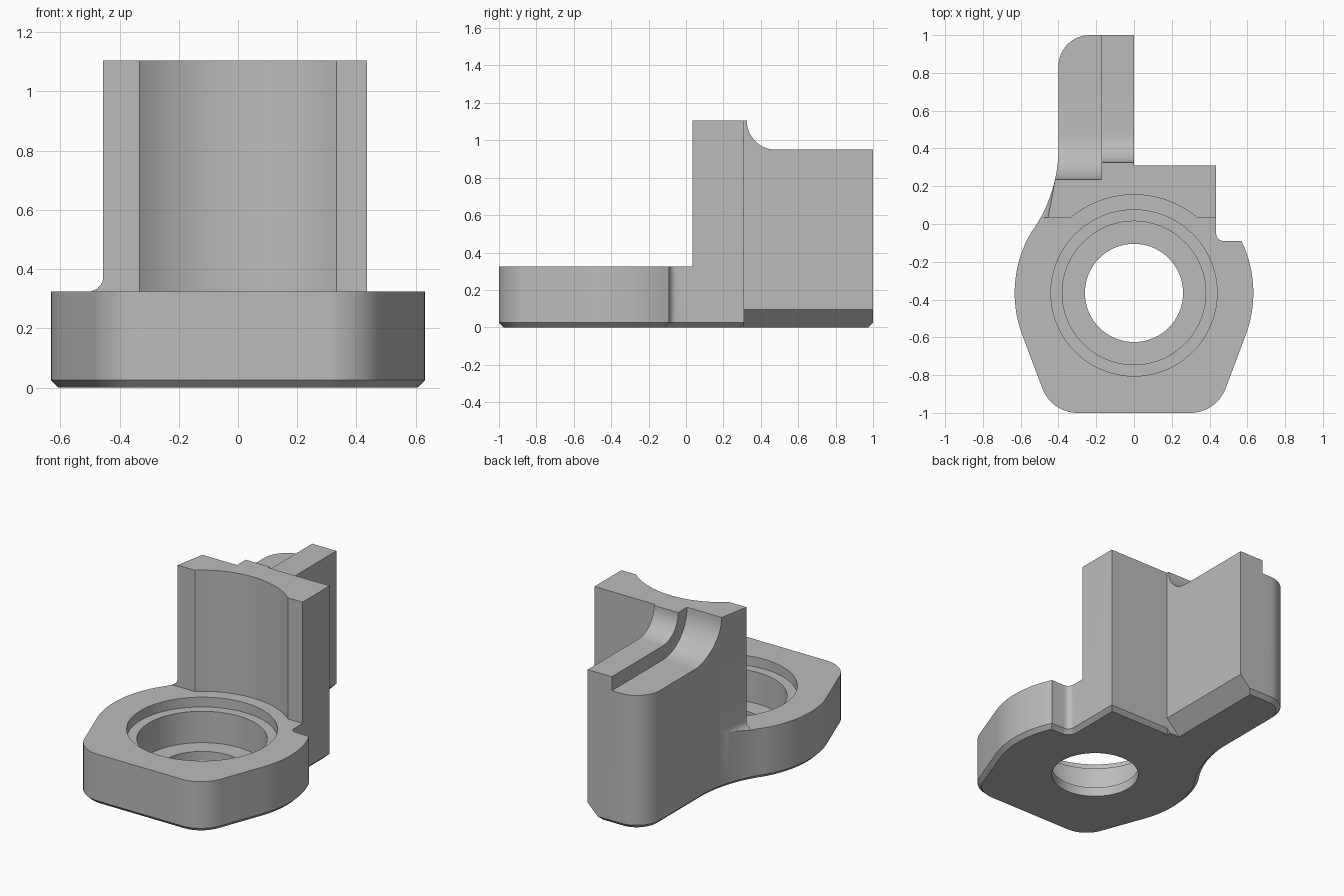
import bpy, bmesh
from math import sin, cos, radians, sqrt, asin, degrees, atan2
from mathutils import Matrix, Vector

cube = bpy.data.objects.get("Cube")
if cube:
    bpy.data.objects.remove(cube, do_unlink=True)

BORE_Y = -0.365
PLATE_TOP, TOP = 0.325, 1.105

metal = bpy.data.materials.new("plain grey")
metal.diffuse_color = (0.5, 0.5, 0.5, 1)
metal.use_nodes = True
metal.node_tree.nodes["Principled BSDF"].inputs["Base Color"].default_value = (0.5, 0.5, 0.5, 1)


def arc(cx, cy, r, start, end, steps):
    """Points on an arc, angles in degrees."""
    angles = [radians(start + (end - start) * i / steps) for i in range(steps + 1)]
    return [(cx + r * cos(a), cy + r * sin(a)) for a in angles]


def inset(points, d):
    """Move every edge of a counter-clockwise outline inwards by d."""
    result = []
    for i, p in enumerate(points):
        p = Vector(p)
        e1 = (p - Vector(points[i - 1])).normalized()
        e2 = (Vector(points[(i + 1) % len(points)]) - p).normalized()
        n1, n2 = Vector((-e1.y, e1.x)), Vector((-e2.y, e2.x))
        result.append(p + (n1 + n2) * d / (1 + n1.dot(n2)))
    return result


def loft(name, layers, matrix=None):
    """Solid through a stack of (outline, height) layers."""
    bm = bmesh.new()
    rings = [[bm.verts.new((p[0], p[1], z)) for p in pts] for pts, z in layers]
    bm.faces.new(rings[0][::-1])
    bm.faces.new(rings[-1])
    n = len(rings[0])
    for low, high in zip(rings, rings[1:]):
        for i in range(n):
            j = (i + 1) % n
            bm.faces.new((low[i], low[j], high[j], high[i]))
    if matrix:
        bm.transform(matrix)
    bmesh.ops.recalc_face_normals(bm, faces=bm.faces)
    mesh = bpy.data.meshes.new(name)
    bm.to_mesh(mesh)
    bm.free()
    mesh.materials.append(metal)
    obj = bpy.data.objects.new(name, mesh)
    bpy.context.collection.objects.link(obj)
    return obj


# Plan outline of plate, column and arm, counter-clockwise from the front right
front_corner = arc(0.298, -0.8, 0.2, -90, -20, 12)
outline = front_corner + arc(0, BORE_Y, 0.632, -20, 25.8, 16)
outline += arc(0.475, -0.05, 0.04, 270, 180, 8)
outline += [(0.435, 0.31), (0, 0.31), (0, 1)]
outline += arc(-0.235, 0.835, 0.165, 90, 180, 12)
outline += arc(-1.157, 0.4, 0.757, 0, -33.4, 16)
outline += arc(0, BORE_Y, 0.632, 146.6, 200, 18)[1:]
outline += [(-x, y) for x, y in reversed(front_corner)]
bracket = loft("bracket", [(inset(outline, 0.025), 0), (outline, 0.025), (outline, TOP)])

cutters = []

# Clearance above the plate, with the curved front of the column
rise = 0.035 - BORE_Y
half = degrees(asin(rise / 0.52))
front = [(-1, -1.2), (1, -1.2), (1, 0.035)]
front += arc(0, BORE_Y, 0.52, half, 180 - half, 24) + [(-1, 0.035)]
cutters.append(loft("front_clearance", [(front, PLATE_TOP), (front, 1.3)]))

# Stepped bore
for name, radius, floor in (("rim_recess", 0.44, 0.262),
                            ("counterbore", 0.38, 0.06),
                            ("through_hole", 0.26, -0.1)):
    circle = arc(0, BORE_Y, radius, 0, 360, 72)[:-1]
    cutters.append(loft(name, [(circle, floor), (circle, 0.5)]))

# Two arm tops with concentric fillets, profiles drawn in y and z
along_x = Matrix(((0, 0, 1, 0), (1, 0, 0, 0), (0, 1, 0, 0), (0, 0, 0, 1)))
for name, radius, x0, x1 in (("low_arm_top", 0.245, -0.7, -0.172),
                             ("high_arm_top", 0.155, -0.2, 0.1)):
    profile = arc(0.48, TOP, radius, 180, 270, 14)
    profile += [(1.2, TOP - radius), (1.2, 1.3), (0.48 - radius, 1.3)]
    cutters.append(loft(name, [(profile, x0), (profile, x1)], along_x))

# Wide chamfer under the inner side of the arm, profile in x and z
along_y = Matrix(((1, 0, 0, 0), (0, 0, 1, 0), (0, 1, 0, 0), (0, 0, 0, 1)))
wedge = [(0.1, 0.195), (-0.195, -0.1), (0.1, -0.1)]
cutters.append(loft("arm_chamfer", [(wedge, 0.31), (wedge, 1.2)], along_y))

# Slanted column side with a fillet on the plate
side = arc(-0.05, PLATE_TOP + 0.05, 0.05, 0, -90, 8)
side += [(-0.4, PLATE_TOP), (-0.4, 1.3), (0, 1.3)]
shear = Matrix(((1, 0, 0.185, -0.4615), (0, 0, 1, 0), (0, 1, 0, 0), (0, 0, 0, 1)))
cutters.append(loft("column_side", [(side, -0.05), (side, 0.24)], shear))

# Cut everything, then drop the cutters
for cutter in cutters:
    cutter.hide_render = True
    mod = bracket.modifiers.new(cutter.name, "BOOLEAN")
    mod.operation = "DIFFERENCE"
    mod.solver = "EXACT"
    mod.object = cutter
graph = bpy.context.evaluated_depsgraph_get()
final = bpy.data.meshes.new_from_object(bracket.evaluated_get(graph))
bracket.modifiers.clear()
bracket.data = final
for cutter in cutters:
    bpy.data.objects.remove(cutter, do_unlink=True)

bpy.ops.object.select_all(action="DESELECT")
bracket.select_set(True)
bpy.context.view_layer.objects.active = bracket
bpy.ops.object.shade_smooth_by_angle(angle=radians(25))
